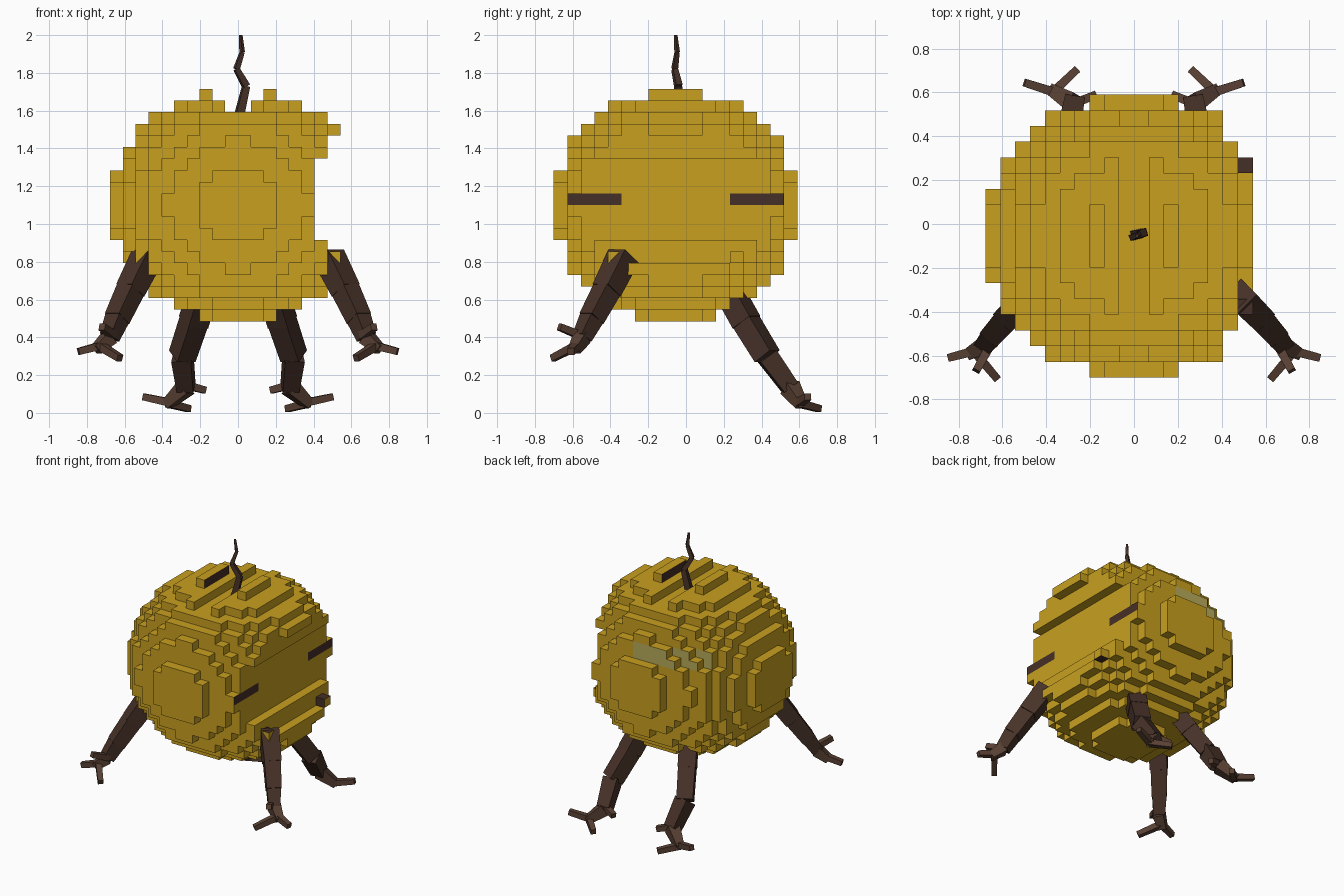
import bpy, bmesh, math
from mathutils import Vector, Matrix

if "Cube" in bpy.data.objects:
    bpy.data.objects.remove(bpy.data.objects["Cube"])


def material(name, rgb):
    m = bpy.data.materials.new(name)
    m.diffuse_color = (*rgb, 1)
    m.use_nodes = True
    m.node_tree.nodes["Principled BSDF"].inputs["Base Color"].default_value = m.diffuse_color
    return m


gold = material("gold", (0.58, 0.35, 0.014))
dark = material("dark_stripe", (0.06, 0.028, 0.02))
pale = material("pale_olive", (0.48, 0.41, 0.10))
bark = material("dark_bark", (0.062, 0.031, 0.021))
twig = material("light_bark", (0.10, 0.052, 0.034))

# Block ball: grid of cells inside an ellipsoid
CELL = Vector((0.0677, 0.0717, 0.0615))
CENTRE = Vector((0, -0.055, 1.10))
AXES = [(a, s) for a in range(3) for s in (-1, 1)]


def solid(i, j, k):
    x, y, z = i + 0.5, j + 0.5, k + 0.5
    if (x / 10) ** 2 + (y / 9) ** 2 + (z / 10) ** 2 > 1.0165:
        return False
    # groove across the crown
    if (k == 9 and abs(x) < 2) or (k == 8 and abs(x) < 1):
        return False
    # wide opening carved in the right side
    if -3 <= k <= 3:
        return x < 6
    if k in (-4, 4, 5):
        return x < 7
    if k == -5:
        return x < (7 if abs(y) < 4 else 8)
    return True


def cell_colour(i, j, k, axis, sign):
    x, y, z = i + 0.5, j + 0.5, k + 0.5
    if axis == 0 and sign > 0 and k == 0 and i == 5 and abs(y) > 4:
        return 1                      # side stripes
    if axis == 0 and k == 9 and x * sign < 0:
        return 1                      # inner walls of the crown groove
    if i == 7 and k == -5 and (axis == 2 or (axis == 1 and y * sign < 0)):
        return 1                      # corners of the opening
    if axis == 1 and sign > 0 and k in (3, 4) and -7.5 < x < 1:
        return 2                      # pale patch on the back
    return 0


def make_ball():
    bm = bmesh.new()
    for i in range(-10, 10):
        for j in range(-9, 9):
            for k in range(-10, 10):
                if not solid(i, j, k):
                    continue
                for axis, sign in AXES:
                    step = [0, 0, 0]
                    step[axis] = sign
                    if solid(i + step[0], j + step[1], k + step[2]):
                        continue
                    corners = []
                    for u, v in ((-1, -1), (1, -1), (1, 1), (-1, 1)):
                        p = Vector((i + 0.5, j + 0.5, k + 0.5))
                        p[axis] += 0.5 * sign
                        p[(axis + 1) % 3] += 0.5 * u
                        p[(axis + 2) % 3] += 0.5 * v
                        corners.append(bm.verts.new(CENTRE + p * CELL))
                    if sign < 0:
                        corners.reverse()
                    face = bm.faces.new(corners)
                    face.material_index = cell_colour(i, j, k, axis, sign)
    bmesh.ops.remove_doubles(bm, verts=bm.verts, dist=0.0005)
    finish("block_ball", bm, (gold, dark, pale))


def finish(name, bm, mats):
    mesh = bpy.data.meshes.new(name)
    bm.to_mesh(mesh)
    bm.free()
    for m in mats:
        mesh.materials.append(m)
    obj = bpy.data.objects.new(name, mesh)
    bpy.context.collection.objects.link(obj)
    return obj


def beam(bm, a, b, w0, w1, mat=0):
    """Square tapered beam from a to b."""
    a, b = Vector(a), Vector(b)
    d = b - a
    rot = d.to_track_quat('Z', 'Y').to_matrix().to_4x4()
    place = Matrix.Translation((a + b) / 2) @ rot @ Matrix.Rotation(math.pi / 4, 4, 'Z')
    r = math.sqrt(0.5)
    made = bmesh.ops.create_cone(bm, cap_ends=True, segments=4, radius1=w0 * r,
                                 radius2=w1 * r, depth=d.length, matrix=place)
    for f in {f for v in made["verts"] for f in v.link_faces}:
        f.material_index = mat


def make_leg(name, side, joints, widths, toes):
    flip = lambda p: (p[0] * side, p[1], p[2])
    bm = bmesh.new()
    last = len(joints) - 2
    for n, (a, b) in enumerate(zip(joints, joints[1:])):
        beam(bm, flip(a), flip(b), widths[n], widths[n + 1] * 1.05, int(n == last))
    for a, b in toes:
        beam(bm, flip(a), flip(b), 0.042, 0.036, 1)
    finish(name, bm, (bark, twig))


make_ball()

# Legs, mirrored left and right
front = [(0.48, -0.33, 0.83), (0.57, -0.42, 0.65), (0.64, -0.50, 0.50),
         (0.68, -0.55, 0.40), (0.75, -0.59, 0.335)]
front_toes = [((0.73, -0.58, 0.355), (0.845, -0.61, 0.325)),
              ((0.73, -0.58, 0.355), (0.625, -0.705, 0.29)),
              ((0.66, -0.56, 0.41), (0.72, -0.67, 0.455))]
back = [(0.18, 0.22, 0.66), (0.235, 0.32, 0.48), (0.295, 0.43, 0.30),
        (0.275, 0.55, 0.135), (0.375, 0.61, 0.045)]
back_toes = [((0.36, 0.60, 0.055), (0.50, 0.645, 0.085)),
             ((0.37, 0.60, 0.05), (0.26, 0.705, 0.022)),
             ((0.27, 0.55, 0.145), (0.175, 0.59, 0.12))]
for tag, side in (("left", -1), ("right", 1)):
    make_leg("front_leg_" + tag, side, front, (0.125, 0.11, 0.095, 0.075, 0.05), front_toes)
    make_leg("back_leg_" + tag, side, back, (0.12, 0.115, 0.105, 0.085, 0.05), back_toes)

# Crooked stem on the crown
stem = [(0.005, -0.05, 1.57), (0.043, -0.04, 1.73), (-0.008, -0.06, 1.82),
        (0.022, -0.047, 1.91), (0.014, -0.055, 2.0)]
bm = bmesh.new()
for n, (a, b) in enumerate(zip(stem, stem[1:])):
    w = (0.045, 0.036, 0.028, 0.021, 0.014)
    beam(bm, a, b, w[n], w[n + 1])
finish("stem", bm, (bark,))
